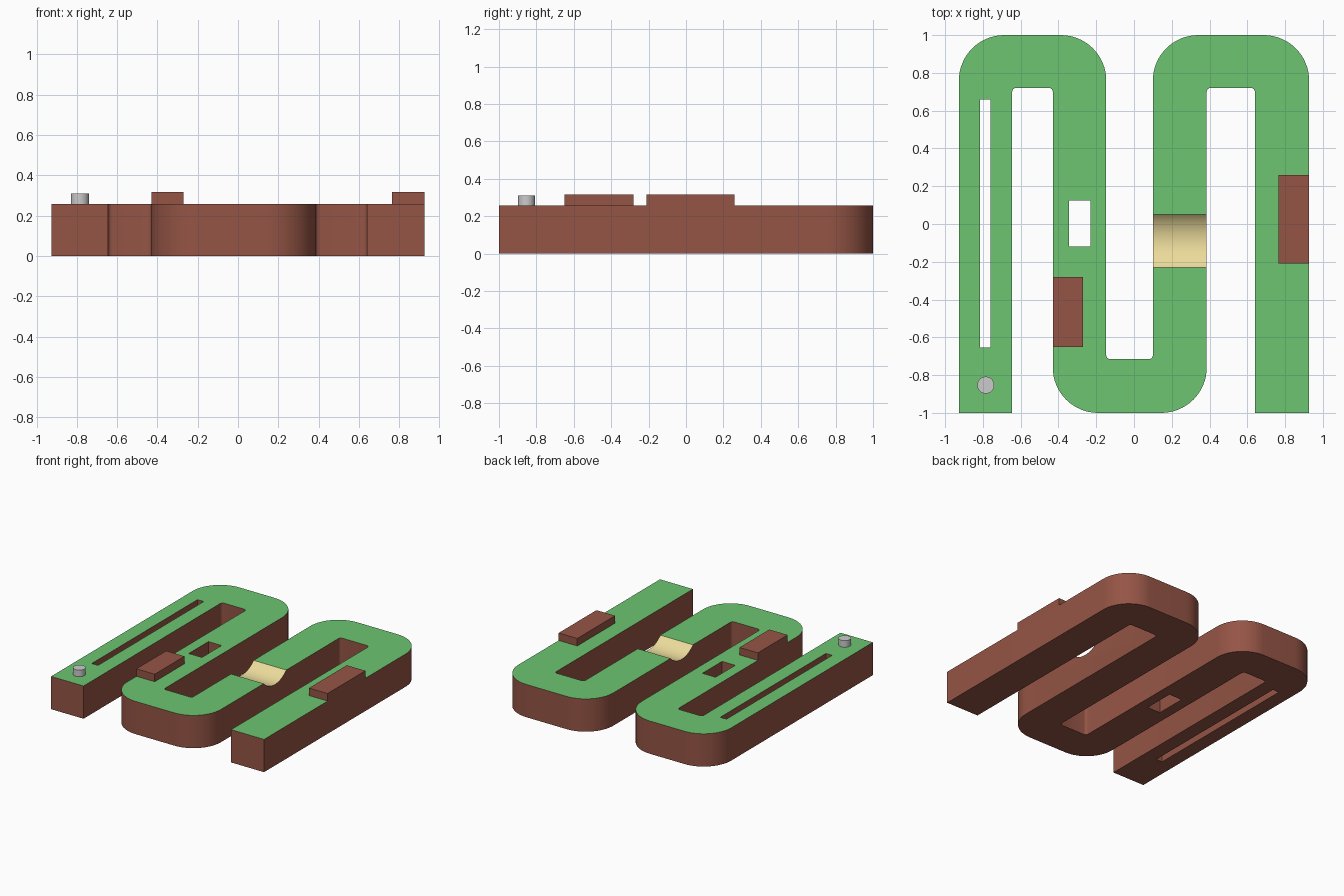
import bpy, bmesh
from math import radians, pi, cos, sin
from mathutils import Vector, Matrix

if "Cube" in bpy.data.objects:
    bpy.data.objects.remove(bpy.data.objects["Cube"])

H = 0.258  # height of the playing surface


def material(name, rgb):
    m = bpy.data.materials.new(name)
    m.diffuse_color = (*rgb, 1)
    m.use_nodes = True
    m.node_tree.nodes["Principled BSDF"].inputs["Base Color"].default_value = m.diffuse_color
    return m


BROWN = material("brick_brown", (0.30, 0.09, 0.06))
GREEN = material("turf_green", (0.15, 0.56, 0.16))
SAND = material("sand", (0.84, 0.71, 0.33))


def add_object(name, bm, mats=()):
    me = bpy.data.meshes.new(name)
    bm.to_mesh(me)
    bm.free()
    ob = bpy.data.objects.new(name, me)
    bpy.context.collection.objects.link(ob)
    for m in mats:
        me.materials.append(m)
    return ob


def smooth(ob):
    bpy.ops.object.select_all(action='DESELECT')
    ob.select_set(True)
    bpy.context.view_layer.objects.active = ob
    bpy.ops.object.shade_smooth_by_angle(angle=radians(30))


def rounded(corners):
    """Outline from (x, y, radius) with right-angled corners rounded."""
    out, n = [], len(corners)
    for i, (x, y, r) in enumerate(corners):
        p = Vector((x, y, 0))
        if r == 0:
            out.append(p)
            continue
        a = (Vector((*corners[i - 1][:2], 0)) - p).normalized() * r
        b = (Vector((*corners[(i + 1) % n][:2], 0)) - p).normalized() * r
        steps = 16 if r > 0.1 else 4
        for k in range(steps + 1):
            t = pi / 2 * k / steps
            out.append(p + a * (1 - sin(t)) + b * (1 - cos(t)))
    return out


def rect(x0, x1, y0, y1):
    return [Vector(c) for c in ((x0, y0, 0), (x1, y0, 0), (x1, y1, 0), (x0, y1, 0))]


def block(name, x0, x1, y0, y1, z0, z1):
    bm = bmesh.new()
    size = Matrix.Diagonal((x1 - x0, y1 - y0, z1 - z0, 1))
    mid = Matrix.Translation(((x0 + x1) / 2, (y0 + y1) / 2, (z0 + z1) / 2))
    bmesh.ops.create_cube(bm, size=1, matrix=mid @ size)
    return add_object(name, bm, [BROWN])


def cylinder(name, matrix, radius, depth, segments):
    bm = bmesh.new()
    bmesh.ops.create_cone(bm, cap_ends=True, segments=segments, radius1=radius,
                          radius2=radius, depth=depth, matrix=matrix)
    return add_object(name, bm)


# Serpentine course with a long slot and a window cut right through
R, r = 0.24, 0.02
outline = rounded([
    (-0.927, -1, 0), (-0.927, 1, R), (-0.147, 1, R), (-0.147, -0.715, r),
    (0.10, -0.715, r), (0.10, 1, R), (0.927, 1, R), (0.927, -1, 0),
    (0.64, -1, 0), (0.64, 0.72, r), (0.385, 0.72, r), (0.385, -1, R),
    (-0.43, -1, R), (-0.43, 0.72, r), (-0.645, 0.72, r), (-0.645, -1, 0)])
bm = bmesh.new()
for loop in (outline, rect(-0.815, -0.76, -0.655, 0.66), rect(-0.345, -0.23, -0.12, 0.125)):
    vs = [bm.verts.new(p) for p in loop]
    for i, v in enumerate(vs):
        bm.edges.new((vs[i - 1], v))
bmesh.ops.triangle_fill(bm, use_beauty=True, use_dissolve=False, edges=bm.edges[:])
ext = bmesh.ops.extrude_face_region(bm, geom=bm.faces[:], use_keep_orig=True)
for v in ext["geom"]:
    if isinstance(v, bmesh.types.BMVert):
        v.co.z = H
bmesh.ops.recalc_face_normals(bm, faces=bm.faces[:])
course = add_object("course", bm, [BROWN, GREEN, SAND])

# Curved sand dip across the third lane
half, dip = 0.14, 0.06
rad = (half * half + dip * dip) / (2 * dip)
turn = Matrix.Translation((0.2425, -0.09, H - dip + rad)) @ Matrix.Rotation(pi / 2, 4, 'Y')
cutter = cylinder("dip_cutter", turn, rad, 0.4, 96)
cutter.hide_render = True
mod = course.modifiers.new("dip", 'BOOLEAN')
mod.operation, mod.solver, mod.object = 'DIFFERENCE', 'EXACT', cutter
bpy.ops.object.select_all(action='DESELECT')
course.select_set(True)
bpy.context.view_layer.objects.active = course
bpy.ops.object.modifier_apply(modifier="dip")
bpy.data.objects.remove(cutter)

# Colour: turf on top, sand in the dip, brown elsewhere
for p in course.data.polygons:
    up = p.normal.z > 0.3
    flat = p.normal.z > 0.999 and p.center.z > H - 0.001
    p.material_index = 1 if flat else 2 if up else 0
smooth(course)

# Raised obstacles and the tee peg
block("obstacle_inner", -0.43, -0.27, -0.65, -0.28, H, 0.317)
block("obstacle_outer", 0.765, 0.927, -0.21, 0.26, H, 0.317)
smooth(cylinder("tee_peg", Matrix.Translation((-0.785, -0.853, (H + 0.31) / 2)),
                0.045, 0.31 - H, 32))
